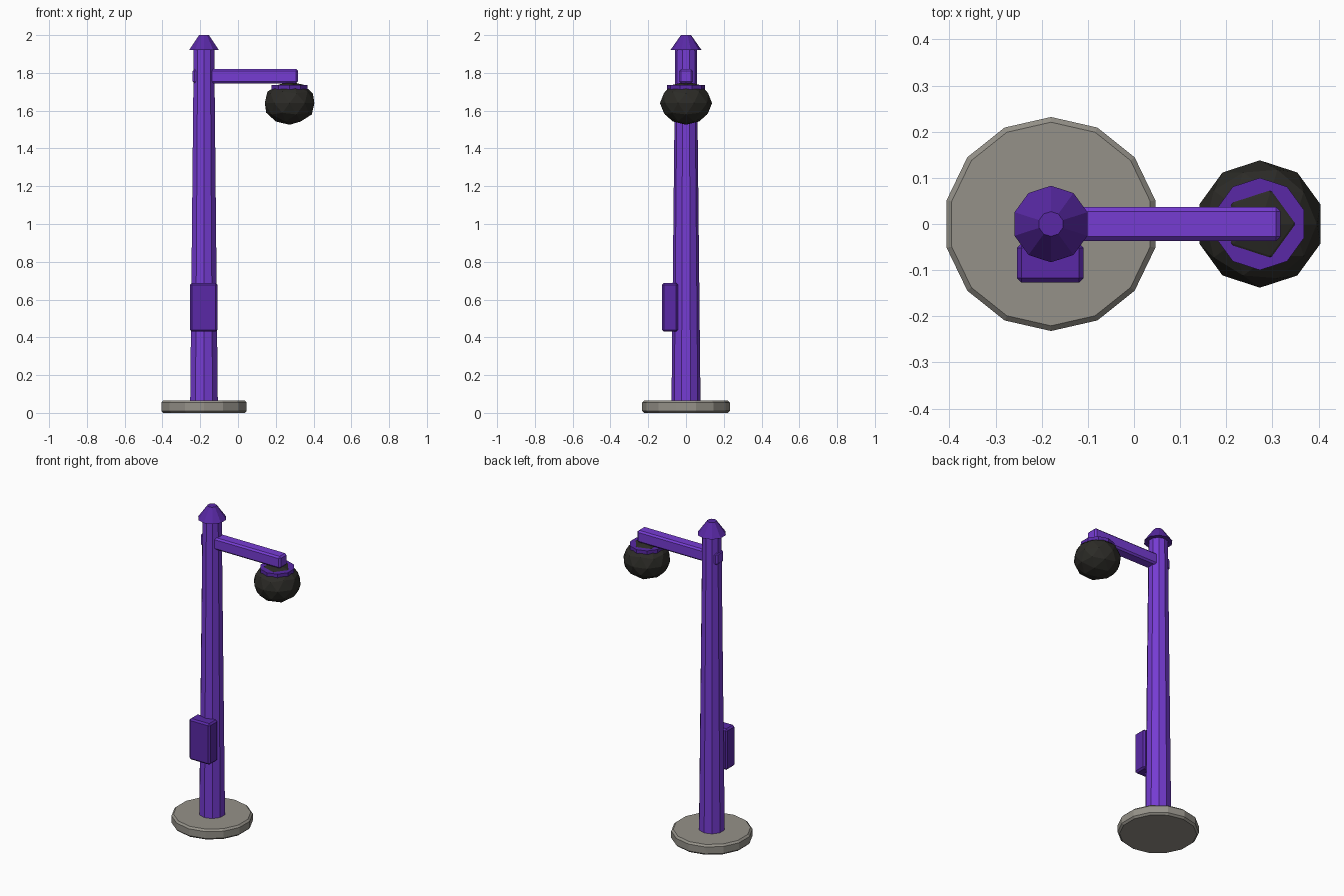
import bpy

if "Cube" in bpy.data.objects:
    bpy.data.objects.remove(bpy.data.objects["Cube"])

PX, LX = -0.18, 0.273  # pole axis and lamp axis


def material(name, rgb):
    m = bpy.data.materials.new(name)
    m.diffuse_color = (*rgb, 1)
    m.use_nodes = True
    m.node_tree.nodes["Principled BSDF"].inputs["Base Color"].default_value = m.diffuse_color
    return m


purple = material("purple", (0.18, 0.045, 0.65))
dark_purple = material("dark_purple", (0.10, 0.022, 0.38))
stone = material("stone", (0.30, 0.285, 0.25))
black = material("black", (0.025, 0.024, 0.02))


def finish(name, mat, bevel=0):
    ob = bpy.context.object
    ob.name = name
    ob.data.materials.append(mat)
    if bevel:
        mod = ob.modifiers.new("edge", 'BEVEL')
        mod.width = bevel
        mod.segments = 1
        mod.limit_method = 'ANGLE'
        mod.angle_limit = 0.9
    return ob


def frustum(name, mat, sides, x, r1, r2, z1, z2, bevel=0):
    bpy.ops.mesh.primitive_cone_add(vertices=sides, radius1=r1, radius2=r2,
                                    depth=z2 - z1, location=(x, 0, (z1 + z2) / 2))
    return finish(name, mat, bevel)


def box(name, mat, lo, hi, bevel):
    bpy.ops.mesh.primitive_cube_add(size=1, location=[(a + b) / 2 for a, b in zip(lo, hi)])
    bpy.context.object.scale = [b - a for a, b in zip(lo, hi)]
    bpy.ops.object.transform_apply(location=False, rotation=False, scale=True)
    return finish(name, mat, bevel)


# Footing, tapered pole and its cap
frustum("base", stone, 14, PX, 0.232, 0.232, 0, 0.065, 0.011)
frustum("pole", purple, 10, PX, 0.077, 0.057, 0.04, 1.94)
frustum("pole_cap", dark_purple, 10, PX, 0.083, 0.027, 1.92, 2.0)

# Side arm and service box
box("arm", purple, (-0.24, -0.037, 1.745), (0.318, 0.037, 1.82), 0.01)
box("service_box", dark_purple, (-0.254, -0.127, 0.43), (-0.109, -0.042, 0.688), 0.01)

# Lamp collar and faceted globe
frustum("lamp_collar", dark_purple, 10, LX, 0.1, 0.1, 1.712, 1.735)
bpy.ops.mesh.primitive_ico_sphere_add(subdivisions=2, radius=0.138, location=(LX, 0, 1.64))
globe = finish("lamp_globe", black)
globe.scale.z = 0.83
